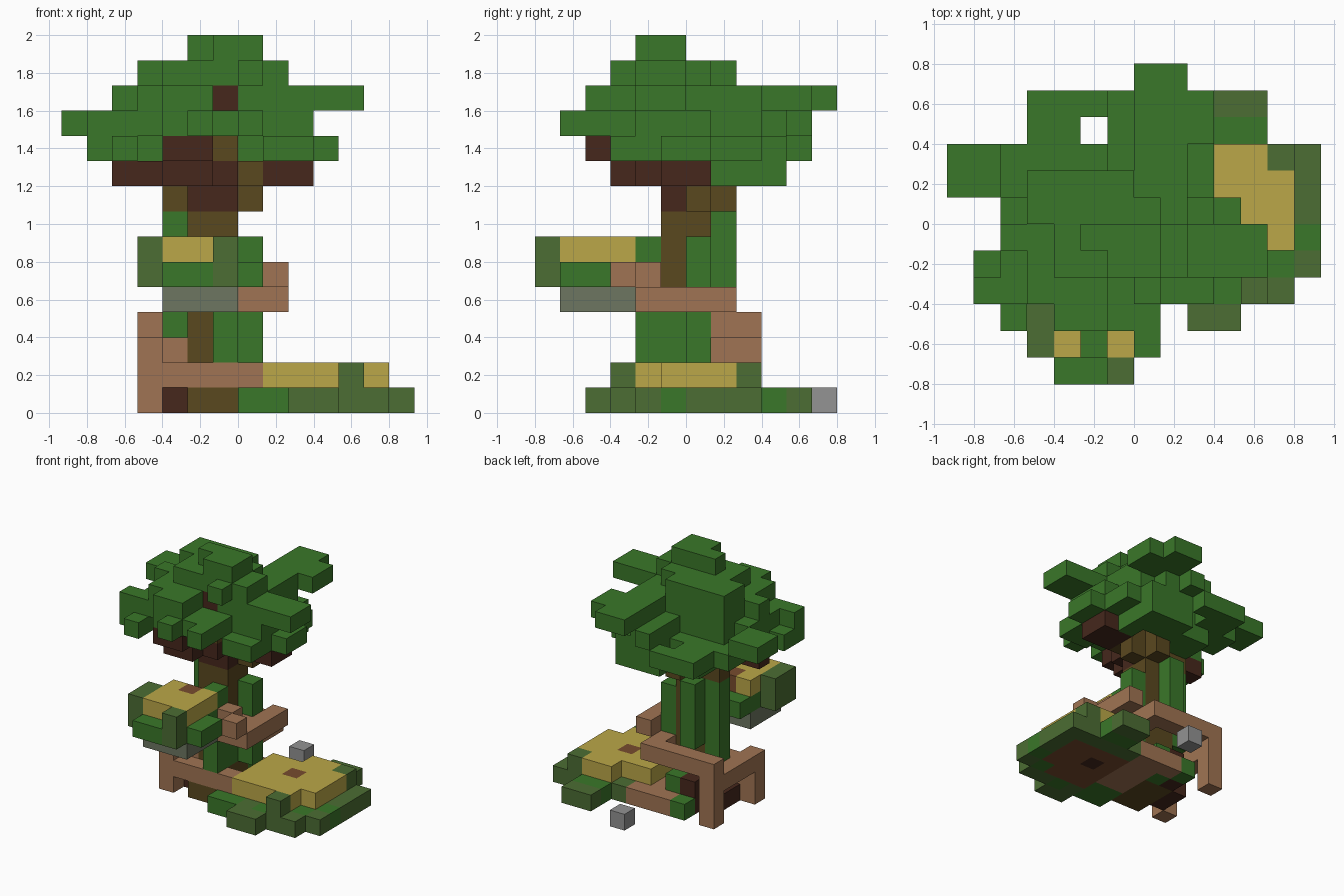
import bpy, bmesh
from mathutils import Vector

cube = bpy.data.objects.get("Cube")
if cube:
    bpy.data.objects.remove(cube)

UNIT = 2 / 15
ORIGIN = Vector((-7, -6, 0))
PALETTE = {
    "G": ("leaf green", "3A7729"), "M": ("moss green", "4C6D33"),
    "S": ("sand", "BBA748"), "T": ("tan wood", "A07453"),
    "D": ("dark bark", "46271C"), "O": ("olive bark", "5A481F"),
    "R": ("stone", "6D7661"), "E": ("grey rock", "939393"),
    "B": ("red brown", "784C2E"),
}


def linear(text):
    values = [int(text[i:i + 2], 16) / 255 for i in (0, 2, 4)]
    return [((v + 0.055) / 1.055) ** 2.4 for v in values] + [1]


def make_material(name, text):
    mat = bpy.data.materials.new(name)
    mat.use_nodes = True
    mat.diffuse_color = linear(text)
    shader = mat.node_tree.nodes["Principled BSDF"]
    shader.inputs["Base Color"].default_value = linear(text)
    shader.inputs["Roughness"].default_value = 1
    return mat


materials = {key: make_material(*entry) for key, entry in PALETTE.items()}
cells = {}


def box(part, colour, xs, ys, zs):
    """Fill whole blocks; each span is (start, end)."""
    for x in range(*xs):
        for y in range(*ys):
            for z in range(*zs):
                cells[x, y, z] = (part, colour)


def plan(part, z, drawing):
    """Fill one layer from a floor plan, back row first."""
    for row, line in enumerate(drawing.split()):
        for x, colour in enumerate(line):
            if colour != ".":
                cells[x, 11 - row, z] = (part, colour)


# Island: mossy base, sand top and its raised edges
plan("island", 0, """
..............
..........MM..
..........GG..
.........MMMMM
.........BBBBM
.........BDBBM
.........BBBBG
.......GGBBBGM
.......GGMGMM.
.........MM...""")
box("island", "S", (8, 13), (5, 8), (1, 2))
box("island", "S", (8, 12), (4, 5), (1, 2))
box("island", "S", (10, 12), (8, 9), (1, 2))
box("island", "B", (10, 11), (6, 7), (1, 2))
box("island", "M", (11, 12), (3, 4), (1, 2))
box("island", "M", (12, 13), (8, 9), (1, 2))
box("loose_rock", "E", (7, 8), (11, 12), (0, 1))

# Trunk, roots and mossy pillars
box("trunk", "O", (5, 7), (5, 7), (0, 8))
box("trunk", "O", (5, 7), (4, 5), (0, 1))
box("trunk", "D", (4, 5), (5, 7), (0, 1))
box("trunk", "D", (5, 6), (7, 8), (0, 2))
box("trunk", "D", (5, 7), (5, 6), (8, 9))
box("trunk", "O", (4, 8), (6, 7), (8, 9))
box("trunk", "O", (6, 7), (7, 8), (8, 10))
box("trunk", "O", (6, 8), (5, 7), (9, 10))
box("trunk", "O", (6, 7), (4, 7), (10, 12))
box("trunk_moss", "G", (6, 7), (4, 6), (2, 4))
box("trunk_moss", "G", (7, 8), (6, 7), (2, 7))
box("trunk_moss", "G", (4, 5), (6, 7), (3, 8))
box("trunk_moss", "G", (5, 6), (7, 8), (4, 8))
box("trunk_moss", "G", (6, 7), (7, 8), (0, 2))
box("trunk_moss", "G", (5, 6), (8, 9), (0, 1))

# Branches
box("branches", "D", (4, 6), (3, 4), (9, 10))
box("branches", "D", (5, 7), (4, 5), (9, 10))
box("branches", "D", (2, 6), (5, 6), (9, 10))
box("branches", "D", (8, 10), (5, 7), (9, 10))
box("branches", "D", (4, 6), (2, 3), (10, 11))
box("branches", "D", (6, 7), (4, 5), (12, 13))

# Wooden walkway winding up around the trunk
box("walkway", "T", (6, 9), (8, 9), (0, 1))
box("walkway", "T", (7, 9), (5, 8), (0, 1))
box("walkway", "T", (3, 8), (4, 5), (1, 2))
box("walkway", "T", (3, 4), (4, 8), (2, 3))
box("walkway", "T", (4, 5), (5, 6), (2, 3))
box("walkway", "T", (3, 8), (8, 9), (3, 4))
box("walkway", "T", (7, 8), (7, 8), (3, 4))
box("walkway", "T", (8, 9), (4, 8), (4, 5))
box("walkway", "T", (7, 8), (4, 6), (4, 5))
box("walkway", "T", (7, 8), (4, 5), (5, 6))
box("walkway", "T", (8, 9), (3, 4), (5, 6))
box("walkway_legs", "T", (3, 4), (8, 9), (0, 4))
box("walkway_legs", "T", (3, 4), (4, 5), (0, 2))

# Ledge hanging in front of the trunk
box("ledge", "R", (4, 7), (1, 4), (4, 5))
box("ledge", "G", (4, 8), (1, 3), (5, 6))
box("ledge", "G", (4, 7), (3, 5), (5, 6))
box("ledge", "G", (4, 6), (0, 1), (5, 6))
box("ledge", "S", (4, 7), (1, 4), (6, 7))
box("ledge", "B", (5, 6), (3, 4), (6, 7))
box("ledge", "G", (6, 7), (4, 5), (6, 7))
box("ledge", "M", (3, 4), (1, 3), (5, 7))
box("ledge", "M", (6, 7), (0, 1), (5, 7))

# Leaf canopy, layer by layer
plan("canopy", 9, """
..............
..............
......GGG.....
....GGGGG.....
....GG..G.....""")
plan("canopy", 10, """
..............
...GGG........
...GG.GGG.....
..GGGGGGGG....
..GGGG.GGG....
.........GG...
..G.....GGG...
.GG.....GG....
.GG.....GG....
..G...........""")
plan("canopy", 11, """
..............
......G.......
......GG......
GG....GGG.....
GG.GGGGGG.....
..GGGG.GGG....
..GGGG.GGG....
..GGGG.GGG....
.GGGGGGG......
....GGGG......
.....G.G......""")
plan("canopy", 12, """
.......GG.....
.......GGG....
.......GGG....
.......GG.....
...GGGGGG.....
...GGGGGG.....
..GGGGGGGGGG..
...GGG.GGGGG..
...GGG........
....GG........""")
plan("canopy", 13, """
..............
..............
..............
..............
...GGGG.......
...GGGGG......
....GGGGG.....
....GGGGG.....
.......G......""")
box("canopy", "G", (5, 8), (5, 6), (14, 15))
box("canopy", "G", (6, 8), (4, 5), (14, 15))


def build(part):
    """Mesh the outer faces of one part and merge the flat ones."""
    own = {cell: colour for cell, (name, colour) in cells.items() if name == part}
    colours = sorted(set(own.values()))
    bm = bmesh.new()
    for cell, colour in own.items():
        for axis in range(3):
            for side in (0, 1):
                near = list(cell)
                near[axis] += 2 * side - 1
                if tuple(near) in cells:
                    continue
                u, v = (axis + 1) % 3, (axis + 2) % 3
                verts = []
                for a, b in ((0, 0), (1, 0), (1, 1), (0, 1)):
                    p = Vector(cell)
                    p[axis] += side
                    p[u] += a
                    p[v] += b
                    verts.append(bm.verts.new((p + ORIGIN) * UNIT))
                face = bm.faces.new(verts if side else verts[::-1])
                face.material_index = colours.index(colour)
    bmesh.ops.remove_doubles(bm, verts=bm.verts, dist=UNIT / 100)
    bmesh.ops.dissolve_limit(bm, angle_limit=0.01, verts=bm.verts,
                             edges=bm.edges, delimit={"MATERIAL"})
    mesh = bpy.data.meshes.new(part)
    bm.to_mesh(mesh)
    bm.free()
    for colour in colours:
        mesh.materials.append(materials[colour])
    bpy.context.collection.objects.link(bpy.data.objects.new(part, mesh))


for part in sorted({name for name, colour in cells.values()}):
    build(part)
